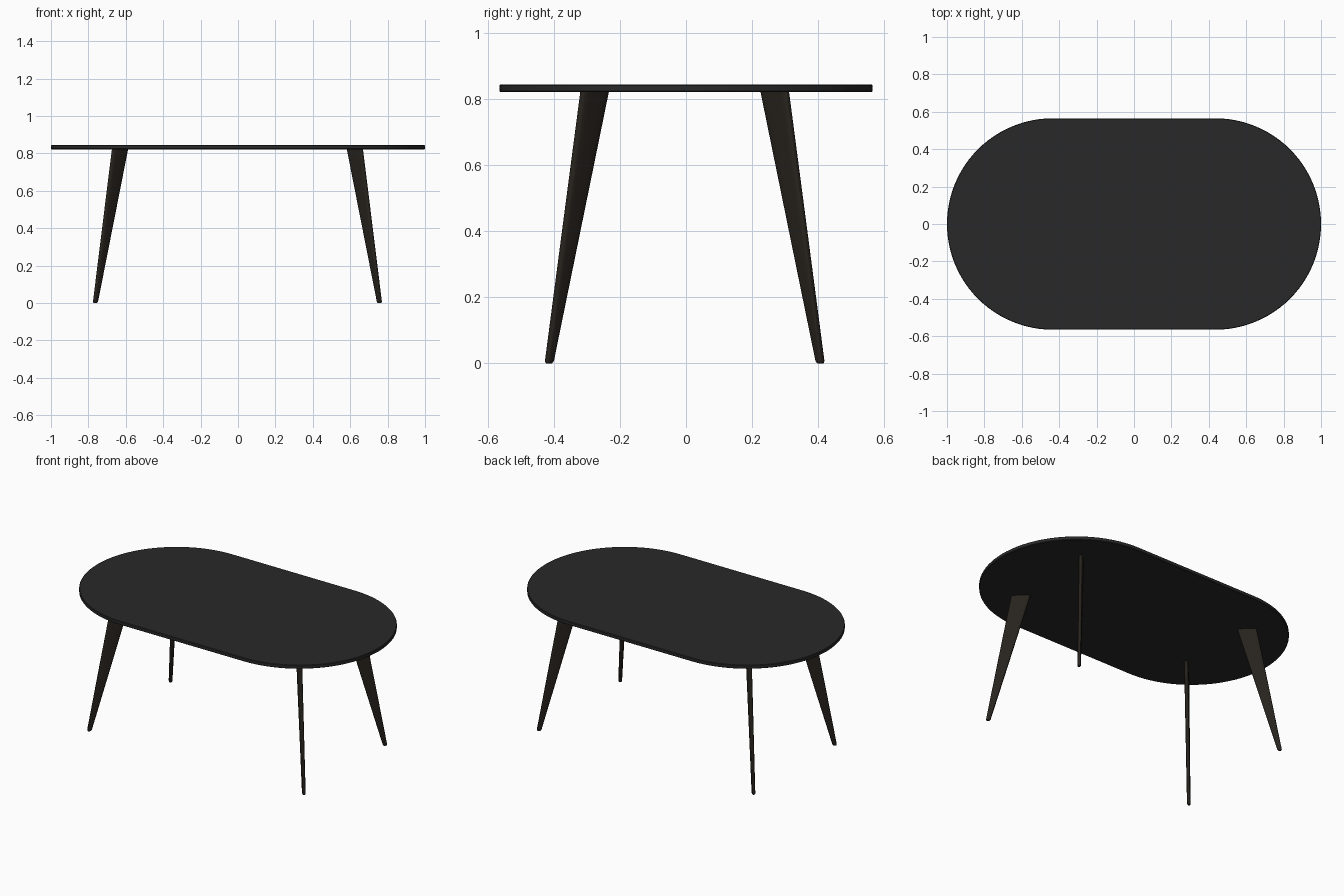
import bpy, bmesh, math
from mathutils import Vector

if "Cube" in bpy.data.objects:
    bpy.data.objects.remove(bpy.data.objects["Cube"])

TOP_Z, UNDER_Z, R, HALF = 0.845, 0.822, 0.565, 0.435


def material(name, rgb):
    m = bpy.data.materials.new(name)
    m.diffuse_color = (*rgb, 1)
    m.use_nodes = True
    m.node_tree.nodes["Principled BSDF"].inputs["Base Color"].default_value = m.diffuse_color
    return m


def loft(name, rings, mat):
    """Skin a stack of equal-sized point rings and cap both ends."""
    bm = bmesh.new()
    loops = [[bm.verts.new(p) for p in ring] for ring in rings]
    n = len(loops[0])
    for a, b in zip(loops, loops[1:]):
        for i in range(n):
            j = (i + 1) % n
            bm.faces.new((a[i], a[j], b[j], b[i]))
    bm.faces.new(loops[0][::-1])
    bm.faces.new(loops[-1])
    bmesh.ops.recalc_face_normals(bm, faces=bm.faces)
    me = bpy.data.meshes.new(name)
    bm.to_mesh(me)
    bm.free()
    ob = bpy.data.objects.new(name, me)
    bpy.context.collection.objects.link(ob)
    me.materials.append(mat)
    bpy.ops.object.select_all(action='DESELECT')
    bpy.context.view_layer.objects.active = ob
    ob.select_set(True)
    bpy.ops.object.shade_smooth_by_angle(angle=math.radians(35))
    return ob


def stadium(inset, z, steps=48):
    pts = []
    for side in (1, -1):
        for i in range(steps + 1):
            a = math.pi * (i / steps - 0.5)
            pts.append((side * (HALF + (R - inset) * math.cos(a)),
                        side * (R - inset) * math.sin(a), z))
    return pts


def leg_ring(sx, sy, z, width, thick, steps=32):
    # rounded flat section whose long side points out to the corner
    f = z / UNDER_Z
    centre = Vector((sx * (0.760 - 0.132 * f) - 0.003,
                     sy * (0.411 - 0.138 * f) - 0.004, z))
    out = Vector((sx, sy, 0)).normalized()
    side = Vector((-sy, sx, 0)).normalized()
    pts = []
    for i in range(steps):
        a = 2 * math.pi * i / steps
        c, s = math.cos(a), math.sin(a)
        u = math.copysign(abs(c) ** 0.5, c) * width / 2
        v = math.copysign(abs(s) ** 0.5, s) * thick / 2
        pts.append(centre + out * u + side * v)
    return pts


top_mat = material("dark_top", (0.022, 0.022, 0.022))
leg_mat = material("dark_wood", (0.020, 0.016, 0.012))

# Table top with a small softened rim
loft("table_top", [stadium(0.003, UNDER_Z), stadium(0, UNDER_Z + 0.003),
                   stadium(0, TOP_Z - 0.003), stadium(0.003, TOP_Z)], top_mat)

# Four splayed, tapering legs with rounded feet
sections = [(0, 0.016, 0.012), (0.003, 0.022, 0.017), (0.009, 0.026, 0.020),
            (0.4, 0.068, 0.022), (UNDER_Z + 0.002, 0.112, 0.024)]
for sx, xn in ((-1, "left"), (1, "right")):
    for sy, yn in ((-1, "front"), (1, "back")):
        loft(f"{yn}_{xn}_leg", [leg_ring(sx, sy, *s) for s in sections], leg_mat)
